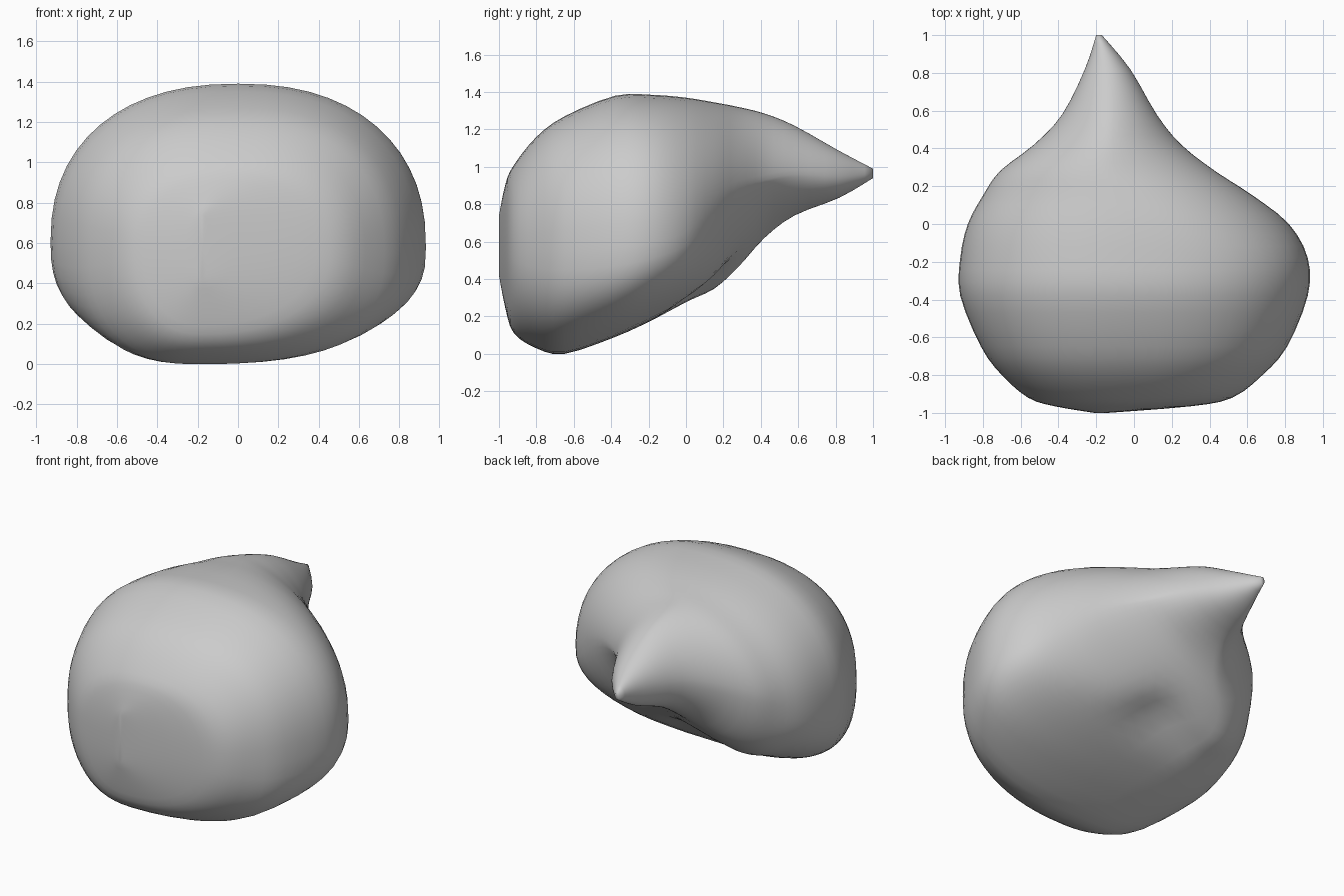
import bpy, bmesh, math

if "Cube" in bpy.data.objects:
    bpy.data.objects.remove(bpy.data.objects["Cube"])

# Cross-sections from the rounded front to the drawn-out rear tip:
# y, left x, right x, low z, high z, keel x, left side z, right side z, top roundness, bottom roundness
SECTIONS = [
    (-1.00, -.21, -.14, .42, .74, -.18, .57, .57, 2.0, 2.0),
    (-.965, -.42, .30, .24, .91, -.18, .58, .58, 2.1, 2.1),
    (-.92, -.56, .52, .11, 1.01, -.18, .58, .57, 2.3, 2.3),
    (-.80, -.70, .68, .03, 1.16, -.20, .58, .55, 2.4, 2.5),
    (-.65, -.81, .81, .00, 1.27, -.20, .58, .55, 2.4, 2.6),
    (-.38, -.92, .92, .09, 1.38, -.22, .60, .57, 2.3, 2.8),
    (-.18, -.92, .92, .18, 1.385, -.30, .62, .60, 2.25, 2.8),
    (.00, -.88, .82, .27, 1.37, -.40, .67, .65, 2.1, 2.6),
    (.15, -.80, .63, .34, 1.345, -.47, .74, .80, 1.9, 2.3),
    (.28, -.71, .43, .46, 1.32, -.44, .81, .89, 1.75, 1.7),
    (.42, -.53, .25, .62, 1.285, -.30, .89, .93, 1.7, 1.4),
    (.58, -.38, .12, .74, 1.22, -.22, .94, .96, 1.75, 1.7),
    (.82, -.26, -.02, .835, 1.085, -.19, .95, .95, 2.0, 2.0),
    (1.00, -.20, -.17, .94, .99, -.185, .965, .965, 2.0, 2.0),
]
STEPS, SIDES = 3, 56


def spline(a, b, c, d, t):
    return b + .5 * t * (c - a + t * (2*a - 5*b + 4*c - d + t * (3*(b - c) + d - a)))


def ring(section):
    y, xl, xr, lo, hi, keel, zl, zr, nt, nb = section
    points = []
    for i in range(SIDES):
        angle = 2 * math.pi * i / SIDES
        c, s = math.cos(angle), math.sin(angle)
        side_x, side_z = (xr, zr) if c >= 0 else (xl, zl)
        mid_x, end_z = ((xl + xr) / 2, hi) if s >= 0 else (keel, lo)
        n = nt if s >= 0 else (nb if c >= 0 else (nb + 2.4) / 2)
        x = mid_x + (side_x - mid_x) * abs(c) ** (2 / n)
        z = side_z + (end_z - side_z) * abs(s) ** (2 / n)
        if s < 0:
            # Shallow hollow under the rear overhang
            z += -s * .1 * math.exp(-((y - .12) / .14) ** 2 - ((x + .12) / .24) ** 2)
        points.append((x, y, z))
    return points


# Smoothly interpolated sections
rows = []
last = len(SECTIONS) - 1
for i in range(last):
    quad = [SECTIONS[min(max(i + k, 0), last)] for k in (-1, 0, 1, 2)]
    for step in range(STEPS):
        rows.append([spline(*v, step / STEPS) for v in zip(*quad)])
rows.append(SECTIONS[-1])

# Teardrop body skin
bm = bmesh.new()
rings = [[bm.verts.new(p) for p in ring(r)] for r in rows]
for a, b in zip(rings, rings[1:]):
    for i in range(SIDES):
        j = (i + 1) % SIDES
        bm.faces.new((a[i], a[j], b[j], b[i]))
# Rounded end caps
for end in (rings[0], rings[-1]):
    cap = bm.faces.new(end)
    bmesh.ops.poke(bm, faces=[cap])
bmesh.ops.recalc_face_normals(bm, faces=bm.faces)
for f in bm.faces:
    f.smooth = True
mesh = bpy.data.meshes.new("teardrop_body")
bm.to_mesh(mesh)
bm.free()
body = bpy.data.objects.new("teardrop_body", mesh)
bpy.context.collection.objects.link(body)
